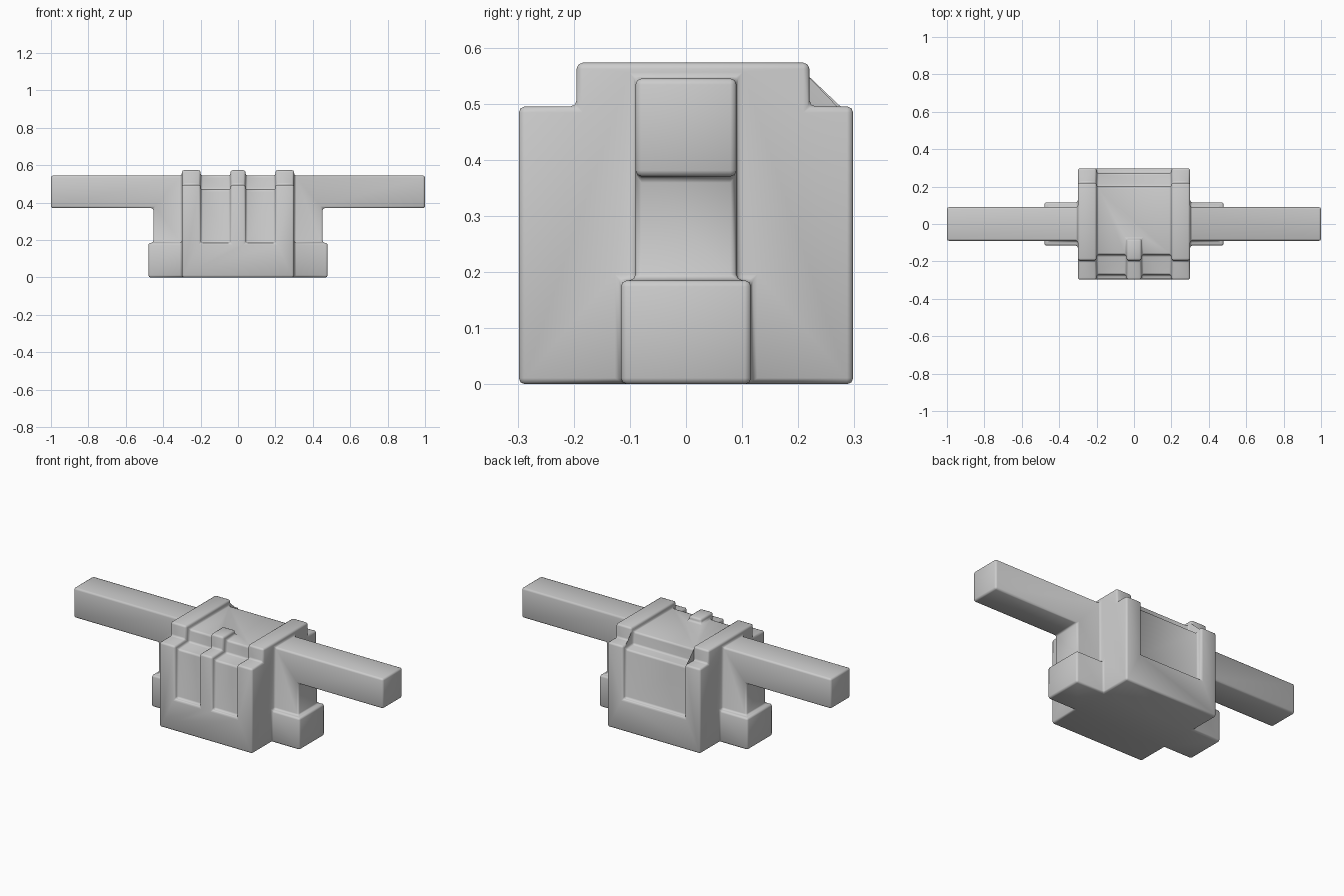
import bpy, bmesh, math

if "Cube" in bpy.data.objects:
    bpy.data.objects.remove(bpy.data.objects["Cube"])

grey = bpy.data.materials.new("plain grey")
grey.diffuse_color = (0.6, 0.6, 0.6, 1)
grey.use_nodes = True
grey.node_tree.nodes["Principled BSDF"].inputs["Base Color"].default_value = grey.diffuse_color


def prism(name, points, place, a, b):
    """Extrude a 2D profile from a to b; place(u, v, w) maps it into space."""
    bm = bmesh.new()
    rings = [[bm.verts.new(place(u, v, w)) for u, v in points] for w in (a, b)]
    bm.faces.new(rings[0])
    bm.faces.new(rings[1])
    n = len(points)
    for i in range(n):
        j = (i + 1) % n
        bm.faces.new((rings[0][i], rings[0][j], rings[1][j], rings[1][i]))
    bmesh.ops.recalc_face_normals(bm, faces=bm.faces)
    mesh = bpy.data.meshes.new(name)
    bm.to_mesh(mesh)
    bm.free()
    mesh.materials.append(grey)
    ob = bpy.data.objects.new(name, mesh)
    bpy.context.collection.objects.link(ob)
    return ob


def along_x(u, v, w):
    return (w, u, v)


def along_y(u, v, w):
    return (u, w, v)


# Recessed core with a full-depth base and stepped top
core = prism("block_body", [
    (-.298, 0), (.298, 0), (.298, .185), (.272, .185), (.272, .47), (.2, .47),
    (.2, .545), (-.165, .545), (-.165, .47), (-.272, .47), (-.272, .185),
    (-.298, .185)], along_x, -.25, .25)
parts = []

# Stepped side rails, arms with pillars, and feet
rail = [(-.298, 0), (.298, 0), (.298, .495), (.22, .495), (.22, .573),
        (-.195, .573), (-.195, .495), (-.298, .495)]
for side, s in (("left", -1), ("right", 1)):
    parts.append(prism(side + "_rail", rail, along_x, s * .2, s * .3))
    arm = [(.26, .1), (.453, .1), (.453, .37), (1, .37), (1, .545), (.26, .545)]
    parts.append(prism(side + "_arm", [(s * x, z) for x, z in arm],
                       along_y, -.09, .09))
    foot = [(.26, 0), (.479, 0), (.479, .185), (.26, .185)]
    parts.append(prism(side + "_foot", [(s * x, z) for x, z in foot],
                       along_y, -.116, .116))

# Short centre rib on the front
parts.append(prism("front_rib", [
    (-.298, .1), (-.08, .1), (-.08, .573), (-.195, .573), (-.195, .495),
    (-.298, .495)], along_x, -.04, .04))

# Fuse everything into one solid
bpy.context.view_layer.objects.active = core
core.select_set(True)
for part in parts:
    mod = core.modifiers.new("union", 'BOOLEAN')
    mod.operation, mod.solver, mod.object = 'UNION', 'EXACT', part
    bpy.ops.object.modifier_apply(modifier=mod.name)
    bpy.data.objects.remove(part)

# Clean flat areas, then round every edge
bm = bmesh.new()
bm.from_mesh(core.data)
bmesh.ops.remove_doubles(bm, verts=bm.verts, dist=1e-4)
bmesh.ops.dissolve_limit(bm, angle_limit=math.radians(1), verts=bm.verts,
                         edges=bm.edges)
bm.to_mesh(core.data)
bm.free()
bevel = core.modifiers.new("rounded_edges", 'BEVEL')
bevel.width, bevel.segments = .011, 2
bevel.limit_method, bevel.angle_limit = 'ANGLE', math.radians(30)
bpy.ops.object.modifier_apply(modifier=bevel.name)
bpy.ops.object.shade_smooth_by_angle(angle=math.radians(50))
